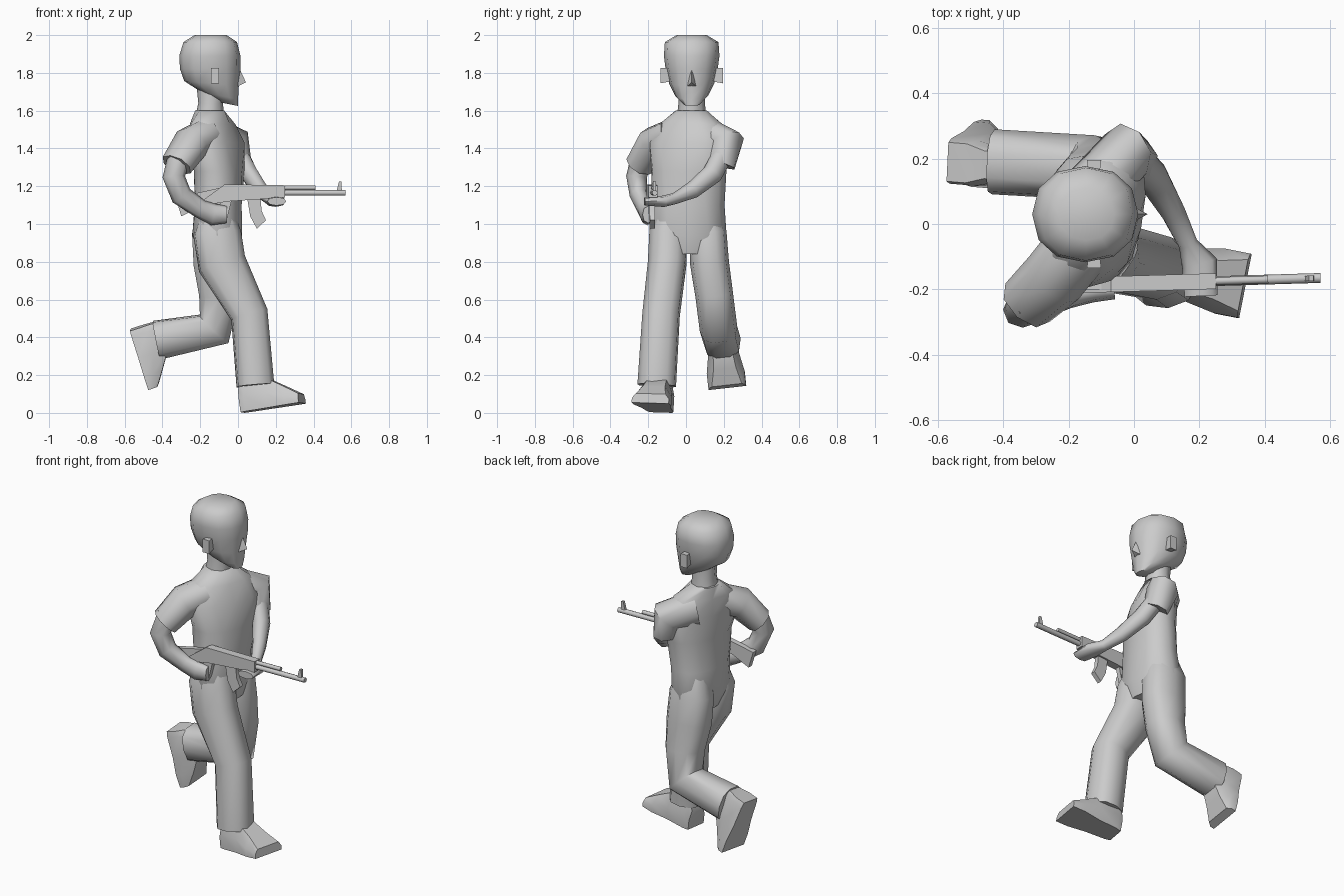
import bpy, bmesh
from math import sin, cos, pi, radians
from mathutils import Vector

if "Cube" in bpy.data.objects:
    bpy.data.objects.remove(bpy.data.objects["Cube"])


def finish(name, bm, angle=40):
    bmesh.ops.recalc_face_normals(bm, faces=bm.faces)
    me = bpy.data.meshes.new(name)
    bm.to_mesh(me)
    bm.free()
    ob = bpy.data.objects.new(name, me)
    bpy.context.collection.objects.link(ob)
    bpy.ops.object.select_all(action='DESELECT')
    ob.select_set(True)
    bpy.context.view_layer.objects.active = ob
    bpy.ops.object.shade_smooth_by_angle(angle=radians(angle))
    return ob


def skin(name, loops, angle=40):
    """Bridge equal-length loops of points and cap both ends."""
    bm = bmesh.new()
    rows = [[bm.verts.new(p) for p in lp] for lp in loops]
    n = len(rows[0])
    for r, s in zip(rows, rows[1:]):
        for i in range(n):
            bm.faces.new((r[i], r[(i + 1) % n], s[(i + 1) % n], s[i]))
    bm.faces.new(rows[0])
    bm.faces.new(rows[-1])
    return finish(name, bm, angle)


def loft(name, rings, n=10, upright=False, side=None, square=0.9, angle=62):
    """rings: x, y, z, side radius, depth radius, [yaw degrees, forward tilt]"""
    pts = [Vector(r[:3]) for r in rings]
    loops = []
    for i, r in enumerate(rings):
        yaw, tilt = (tuple(r[5:]) + (0, 0))[:2]
        if upright:
            t = Vector((-tilt, 0, 1)).normalized()
        else:
            t = Vector()
            if i:
                t += (pts[i] - pts[i - 1]).normalized()
            if i < len(pts) - 1:
                t += (pts[i + 1] - pts[i]).normalized()
            t.normalize()
        s = Vector(side) if side else Vector((sin(radians(yaw)), cos(radians(yaw)), 0))
        u = (s - t * s.dot(t)).normalized()
        v = t.cross(u)
        lp = []
        for k in range(n):
            c, d = cos(2 * pi * k / n), sin(2 * pi * k / n)
            c = (1 if c > 0 else -1) * abs(c) ** square
            d = (1 if d > 0 else -1) * abs(d) ** square
            lp.append(pts[i] + u * c * r[3] + v * d * r[4])
        loops.append(lp)
    return skin(name, loops, angle)


def hull(name, pts):
    bm = bmesh.new()
    for p in pts:
        bm.verts.new(p)
    bmesh.ops.convex_hull(bm, input=bm.verts)
    return finish(name, bm, 20)


def gun_y(x):
    return -0.182 + 0.03 * x


def plate(name, profile, w):
    """Side profile in x,z given thickness along the rifle's plane."""
    return skin(name, [[(x, gun_y(x) + s * w, z) for x, z in profile] for s in (-1, 1)], 20)


def tube(name, x0, x1, z, r):
    return loft(name, [(x, gun_y(x), z, r, r) for x in (x0, x1)], n=8, square=1)


def boot(name, heel, forward, side):
    f = Vector(forward).normalized()
    s = Vector(side)
    s = (s - f * s.dot(f)).normalized()
    up = f.cross(s)
    loops = []
    for l, w, h, top in ((0, .06, .12, .7), (.03, .07, .17, .7), (.15, .08, .165, .6),
                         (.25, .1, .1, .6), (.325, .1, .05, .8)):
        sec = ((-w, 0), (w, 0), (w, h * .5), (w * top, h), (-w * top, h), (-w, h * .5))
        loops.append([Vector(heel) + f * l + s * a + up * b for a, b in sec])
    return skin(name, loops, 50)


# Torso, twisted so the left shoulder leads
loft("torso", [(-.10, .01, .84, .15, .10), (-.11, .01, .94, .205, .132),
               (-.105, .01, 1.1, .195, .125, 6), (-.10, .015, 1.28, .205, .125, 14),
               (-.115, .02, 1.43, .23, .125, 24), (-.135, .025, 1.53, .18, .10, 24),
               (-.15, .028, 1.60, .085, .08, 10)], n=12, upright=True)

# Neck, head, nose and ears
loft("neck", [(-.15, .03, 1.55, .08, .08), (-.145, .03, 1.64, .07, .065),
              (-.14, .03, 1.74, .07, .08)], n=8, upright=True)
loft("head", [(-.05, .03, 1.635, .045, .05, 0, -.2), (-.098, .03, 1.68, .088, .10, 0, -.2),
              (-.14, .03, 1.745, .12, .145, 0, -.08), (-.147, .03, 1.82, .138, .16),
              (-.149, .03, 1.89, .147, .162), (-.147, .03, 1.963, .142, .142),
              (-.145, .03, 2.0, .08, .085)], n=12, upright=True)
hull("nose", [(0, .03, 1.84), (.042, .03, 1.75), (0, .008, 1.73), (0, .052, 1.73),
              (-.03, .01, 1.83), (-.03, .05, 1.83), (-.03, .03, 1.72)])
for label, s in (("right_ear", -1), ("left_ear", 1)):
    hull(label, [(-.122 + a * w, .03 + s * y, z) for y, w in ((.11, .015), (.165, .022))
                 for a in (-1, 1) for z in (1.745 + (y < .15) * .01, 1.825)])

# Short sleeves
loft("right_sleeve", [(-.17, -.07, 1.47, .10, .09), (-.245, -.165, 1.43, .10, .092),
                      (-.325, -.24, 1.312, .09, .075)], n=8, side=(.7, -.5, 0))
loft("left_sleeve", [(-.13, .10, 1.46, .09, .11), (-.025, .215, 1.43, .09, .095),
                     (-.005, .178, 1.315, .07, .09)], n=8, side=(.8, -.5, 0))

# Bare arms and hands
loft("right_arm", [(-.31, -.23, 1.36, .06, .06), (-.34, -.262, 1.25, .055, .06),
                   (-.30, -.25, 1.15, .048, .058), (-.20, -.22, 1.08, .038, .05),
                   (-.13, -.205, 1.05, .035, .058), (-.06, -.20, 1.05, .03, .045)],
     n=8, side=(0, 1, 0))
loft("left_arm", [(.01, .19, 1.36, .05, .055), (.06, .14, 1.265, .048, .055),
                  (.12, .035, 1.18, .038, .045), (.165, -.06, 1.135, .03, .03),
                  (.20, -.12, 1.12, .055, .03), (.205, -.22, 1.12, .05, .022)],
     n=8, side=(1, 0, 0))

# Trouser legs: right planted, left kicked back
loft("right_leg", [(-.11, -.07, 1.08, .08, .08), (-.11, -.095, .95, .10, .128),
                   (-.085, -.10, .79, .103, .13), (.06, -.132, .52, .10, .10),
                   (.092, -.155, .145, .103, .10)], side=(-.12, 1, 0), square=.8)
loft("left_leg", [(-.12, .09, 1.08, .08, .08), (-.12, .115, .95, .10, .128),
                  (-.11, .125, .79, .103, .13), (-.10, .15, .62, .10, .11),
                  (-.125, .172, .445, .10, .108), (-.43, .19, .385, .10, .105)],
     side=(0, 1, .1), square=.8)

# Boots
boot("right_boot", (.025, -.13, .002), (.315, -.06, .05), (.2, 1, -.03))
boot("left_boot", (-.57, .19, .44), (.10, .03, -.31), (0, .95, .25))

# Rifle
plate("rifle_stock", [(-.33, 1.14), (-.10, 1.19), (-.10, 1.12), (-.20, 1.09), (-.30, 1.04)], .016)
plate("rifle_receiver", [(-.18, 1.13), (-.07, 1.21), (.25, 1.205), (.25, 1.14),
                         (-.05, 1.12), (-.17, 1.10)], .024)
plate("rifle_grip", [(-.09, 1.14), (-.03, 1.14), (-.06, 1.02), (-.11, 1.03)], .014)
plate("rifle_magazine", [(.05, 1.13), (.12, 1.13), (.125, 1.07), (.148, 1.02),
                         (.10, .975), (.065, 1.04)], .014)
tube("rifle_barrel", .22, .57, 1.165, .015)
tube("rifle_gas_tube", .22, .41, 1.192, .012)
plate("rifle_front_sight", [(.52, 1.165), (.55, 1.165), (.548, 1.225), (.535, 1.225)], .008)
